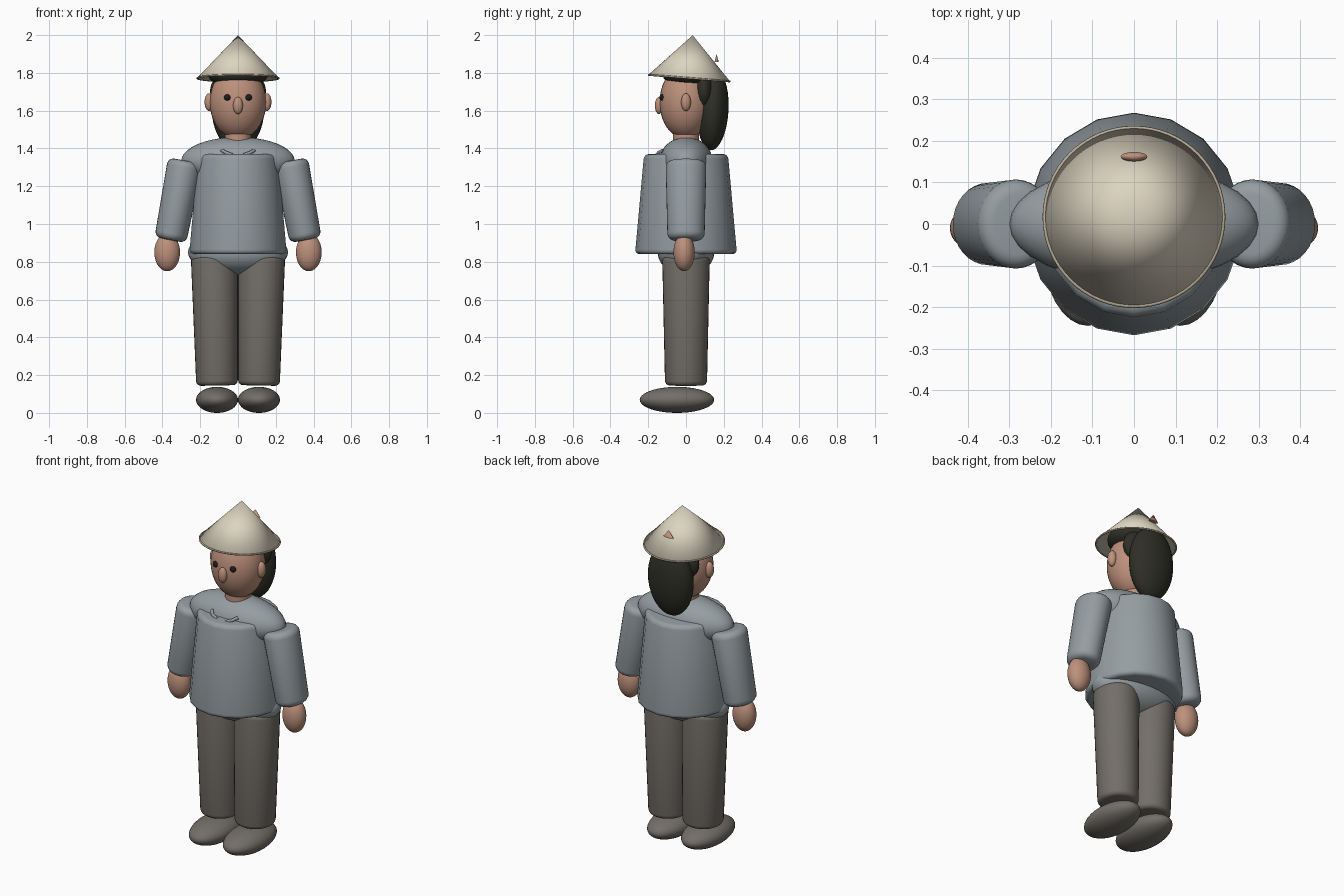
import bpy, math
from mathutils import Vector

cube = bpy.data.objects.get("Cube")
if cube:
    bpy.data.objects.remove(cube)


def material(name, rgb):
    m = bpy.data.materials.new(name)
    m.use_nodes = True
    m.diffuse_color = (*rgb, 1)
    m.node_tree.nodes["Principled BSDF"].inputs["Base Color"].default_value = (*rgb, 1)
    return m


JACKET = material("blue grey cloth", (0.30, 0.34, 0.36))
TROUSER = material("brown grey cloth", (0.17, 0.155, 0.138))
SKIN = material("skin", (0.51, 0.28, 0.20))
HAIR = material("dark hair", (0.028, 0.028, 0.02))
STRAW = material("pale straw", (0.72, 0.66, 0.53))
RIM = material("straw binding", (0.48, 0.41, 0.30))
EYE = material("eye black", (0.012, 0.012, 0.012))


def finish(name, mat, angle=40):
    o = bpy.context.object
    o.name = name
    o.data.materials.append(mat)
    bpy.ops.object.transform_apply(location=False, rotation=False, scale=True)
    bpy.ops.object.shade_smooth_by_angle(angle=math.radians(angle))
    return o


def ellipsoid(name, mat, loc, radii, tilt=0):
    bpy.ops.mesh.primitive_uv_sphere_add(segments=32, ring_count=20, location=loc,
                                         rotation=(tilt, 0, 0))
    bpy.context.object.scale = radii
    return finish(name, mat, 180)


def limb(name, mat, low, high, r_low, r_high, squash=(1, 1), bevel=0.03, sides=32):
    """Tapered cylinder between two points, with rounded ends."""
    low, high = Vector(low), Vector(high)
    axis = high - low
    bpy.ops.mesh.primitive_cone_add(vertices=sides, radius1=r_low, radius2=r_high,
                                    depth=axis.length, location=(low + high) / 2)
    o = bpy.context.object
    o.rotation_euler = (0, math.atan2(axis.x, axis.z), 0)
    o.scale = (*squash, 1)
    finish(name, mat, 180 if bevel else 40)
    if bevel:
        b = o.modifiers.new("rounded ends", "BEVEL")
        b.width, b.segments, b.limit_method = bevel, 4, "ANGLE"
        b.angle_limit = math.radians(50)
        b.use_clamp_overlap = True
    return o


# Body
ellipsoid("shoulders", JACKET, (0, 0, 1.335), (0.30, 0.14, 0.125))
ellipsoid("pelvis", JACKET, (0, 0, 0.85), (0.265, 0.15, 0.12))
limb("jacket", JACKET, (0, 0, 0.84), (0, 0, 1.37), 0.27, 0.222,
     squash=(0.97, 1), bevel=0.025, sides=18)
limb("neck", SKIN, (0, 0, 1.42), (0, 0, 1.5), 0.07, 0.07, bevel=0)

# Mirrored parts
for side, s in (("left", 1), ("right", -1)):
    limb(side + "_sleeve", JACKET, (s * 0.358, 0, 0.915), (s * 0.278, 0, 1.335),
         0.098, 0.108, squash=(0.87, 1), bevel=0.035)
    ellipsoid(side + "_hand", SKIN, (s * 0.375, -0.01, 0.85), (0.068, 0.056, 0.1))
    limb(side + "_trouser_leg", TROUSER, (s * 0.111, 0, 0.145), (s * 0.125, 0, 0.83),
         0.111, 0.126, squash=(0.99, 1), bevel=0.025)
    ellipsoid(side + "_shoe", TROUSER, (s * 0.111, -0.048, 0.069), (0.111, 0.197, 0.069))
    ellipsoid(side + "_ear", SKIN, (s * 0.153, 0, 1.645), (0.024, 0.026, 0.047))
    ellipsoid(side + "_eye", EYE, (s * 0.056, -0.126, 1.67), (0.018, 0.015, 0.017))

    # Curved collar cord
    cu = bpy.data.curves.new(side + "_collar", "CURVE")
    cu.dimensions = "3D"
    cu.bevel_depth, cu.bevel_resolution, cu.use_fill_caps = 0.009, 3, True
    sp = cu.splines.new("POLY")
    path = [(0.085, -0.122, 1.39), (0.065, -0.145, 1.378), (0.03, -0.155, 1.365)]
    sp.points.add(len(path) - 1)
    for p, (x, y, z) in zip(sp.points, path):
        p.co = (s * x, y, z, 1)
    cu.materials.append(JACKET)
    bpy.context.collection.objects.link(bpy.data.objects.new(side + "_collar", cu))

# Head and hair
ellipsoid("head", SKIN, (0, 0, 1.645), (0.15, 0.14, 0.195))
ellipsoid("nose", SKIN, (0, -0.143, 1.627), (0.026, 0.022, 0.045))
ellipsoid("hair_cap", HAIR, (0, 0.015, 1.795), (0.16, 0.14, 0.075))
ellipsoid("hair_nape", HAIR, (0, 0.095, 1.705), (0.148, 0.06, 0.115))
ellipsoid("hair_back", HAIR, (0, 0.142, 1.605), (0.138, 0.083, 0.215), math.radians(-3))

# Tilted hollow conical hat with a bound edge
TILT = math.radians(-4.6)
base = Vector((0, 0.017, 1.772))
normal = Vector((0, -math.sin(TILT), math.cos(TILT)))
height = 0.228
bpy.ops.mesh.primitive_cone_add(vertices=64, radius1=0.217, radius2=0, depth=height,
                                end_fill_type="NOTHING", rotation=(TILT, 0, 0),
                                location=base + normal * height / 2)
hat = finish("hat", STRAW, 60)
shell = hat.modifiers.new("straw thickness", "SOLIDIFY")
shell.thickness, shell.offset = 0.006, -1
bpy.ops.mesh.primitive_torus_add(major_radius=0.215, minor_radius=0.005,
                                 major_segments=64, minor_segments=8,
                                 location=base, rotation=(TILT, 0, 0))
finish("hat_binding", RIM, 180)

# Small flattened peg on the back of the hat
limb("hat_peg", SKIN, (0, 0.162, 1.858), (0, 0.162, 1.9), 0.032, 0,
     squash=(1, 0.35), bevel=0)
